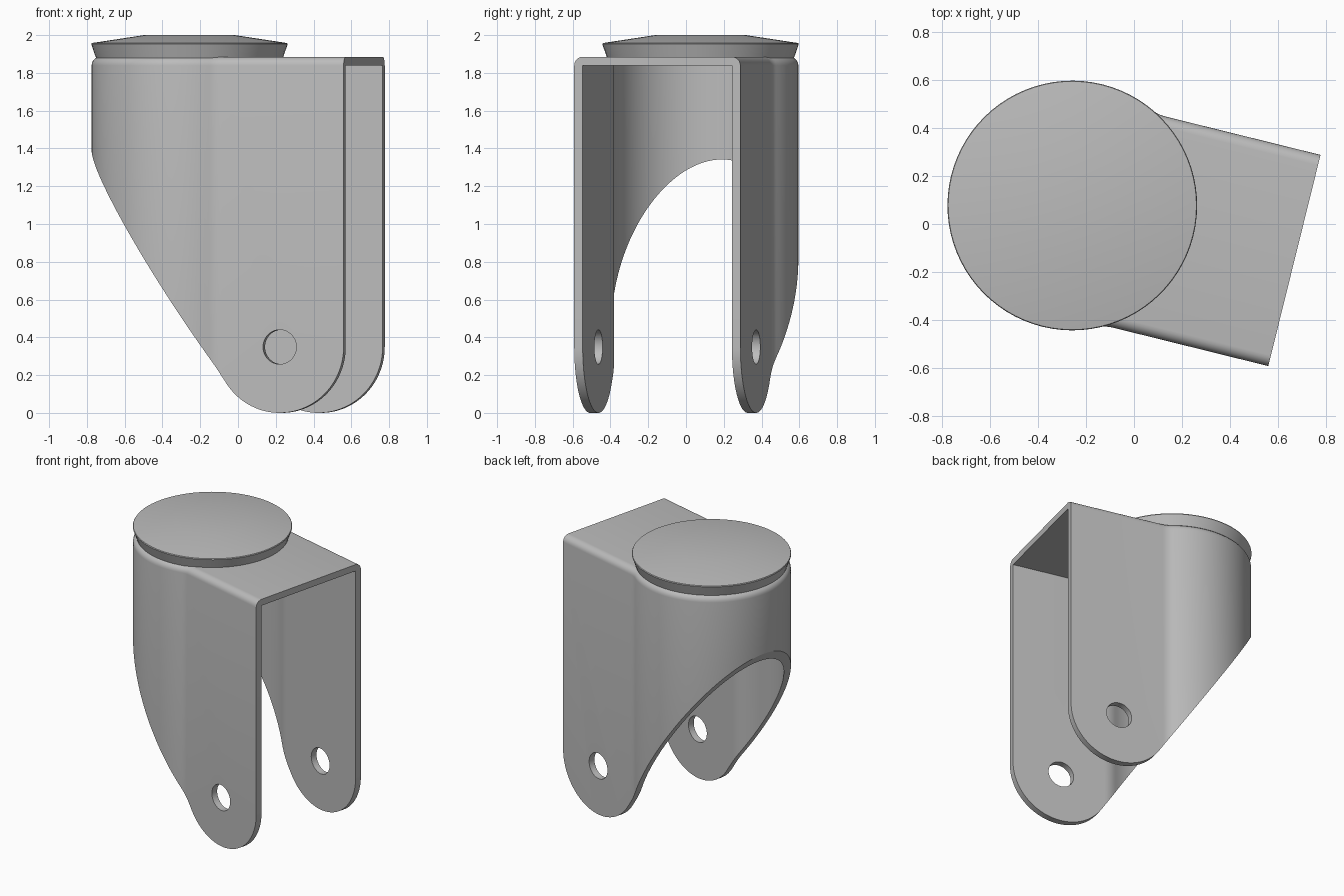
import bpy, bmesh
from math import sin, cos, pi, radians, sqrt, asin

# Remove the default cube
cube = bpy.data.objects.get("Cube")
if cube:
    bpy.data.objects.remove(cube, do_unlink=True)

# Overall dimensions
TURN = radians(-13.9)
PIVOT = (-0.257, 0.077, 0)
R, HALF, FILLET = 0.518, 0.453, 0.15   # round back, half width, blend into the cheeks
WALL, TOP = 0.046, 1.885
LEG_R, LEG_U, LEG_Z = 0.349, 0.604, 0.349
HOLE_R = 0.091

steel = bpy.data.materials.new("grey steel")
steel.use_nodes = True
GREY = (0.5, 0.5, 0.5, 1)
steel.diffuse_color = GREY
steel.node_tree.nodes["Principled BSDF"].inputs["Base Color"].default_value = GREY


def loft(name, rings):
    """Closed solid through a list of equal-length point rings."""
    bm = bmesh.new()
    loops = [[bm.verts.new(p) for p in ring] for ring in rings]
    n = len(loops[0])
    for a, b in zip(loops, loops[1:]):
        for i in range(n):
            j = (i + 1) % n
            bm.faces.new((a[i], a[j], b[j], b[i]))
    bm.faces.new(loops[0][::-1])
    bm.faces.new(loops[-1])
    bmesh.ops.recalc_face_normals(bm, faces=bm.faces)
    mesh = bpy.data.meshes.new(name)
    bm.to_mesh(mesh)
    bm.free()
    mesh.materials.append(steel)
    obj = bpy.data.objects.new(name, mesh)
    bpy.context.collection.objects.link(obj)
    return obj


def plan(inset, z, front):
    """Plan outline: round back, concave blend, straight cheeks, open front."""
    r, f = R - inset, FILLET + inset
    cv = HALF + FILLET
    cu = sqrt((R + FILLET) ** 2 - cv ** 2)
    a = asin(cu / (R + FILLET))
    side = [(front, HALF - inset)]
    side += [(cu - f * sin(a * i / 6), cv - f * cos(a * i / 6)) for i in range(6)]
    start = pi / 2 - a
    side += [(r * cos(start + (pi - start) * i / 40),
              r * sin(start + (pi - start) * i / 40)) for i in range(41)]
    pts = side + [(u, -v) for u, v in side[-2::-1]]
    return [(u, v, z) for u, v in pts]


def carve(target, cutter, operation):
    mod = target.modifiers.new(operation, 'BOOLEAN')
    mod.operation, mod.solver, mod.object = operation, 'EXACT', cutter
    bpy.ops.object.select_all(action='DESELECT')
    bpy.context.view_layer.objects.active = target
    target.select_set(True)
    bpy.ops.object.modifier_apply(modifier=mod.name)
    bpy.data.objects.remove(cutter, do_unlink=True)


def finish(obj, angle):
    obj.location, obj.rotation_euler = PIVOT, (0, 0, TURN)
    bpy.ops.object.select_all(action='DESELECT')
    bpy.context.view_layer.objects.active = obj
    obj.select_set(True)
    bpy.ops.object.shade_smooth_by_angle(angle=radians(angle))


# Fork: outer block with a rounded top rim
rim = [(WALL * (1 - cos(i * pi / 12)), TOP - WALL * (1 - sin(i * pi / 12))) for i in range(7)]
fork = loft("fork", [plan(0, -0.1, 1.1)] + [plan(d, z, 1.1) for d, z in rim])

# Hollow inside
carve(fork, loft("hollow", [plan(WALL, z, 1.2) for z in (-0.2, TOP - WALL)]), 'DIFFERENCE')

# Side profile: rounded leg ends and a sloping lower back
end = radians(146.5)
side = [(LEG_U + LEG_R * cos(end * i / 40), LEG_Z - LEG_R * sin(end * i / 40)) for i in range(41)]
u, z = side[-1]
side += [(-0.7, z + (u + 0.7) * 1.51), (-0.7, 2.1), (LEG_U + LEG_R, 2.1)]
carve(fork, loft("side_profile", [[(u, v, z) for u, z in side] for v in (-0.8, 0.8)]), 'INTERSECT')

# Axle hole through both legs
circle = [(LEG_U + HOLE_R * cos(i * pi / 24), LEG_Z + HOLE_R * sin(i * pi / 24)) for i in range(48)]
carve(fork, loft("axle_hole", [[(u, v, z) for u, z in circle] for v in (-0.8, 0.8)]), 'DIFFERENCE')
finish(fork, 30)

# Swivel cap: flared disc with a shallow crown
profile = [(0.495, TOP - 0.005), (0.52, 1.952), (0.517, 1.958), (0.24, 2.0)]
cap = loft("swivel_cap", [[(r * cos(i * pi / 40), r * sin(i * pi / 40), z) for i in range(80)]
                          for r, z in profile])
finish(cap, 30)
